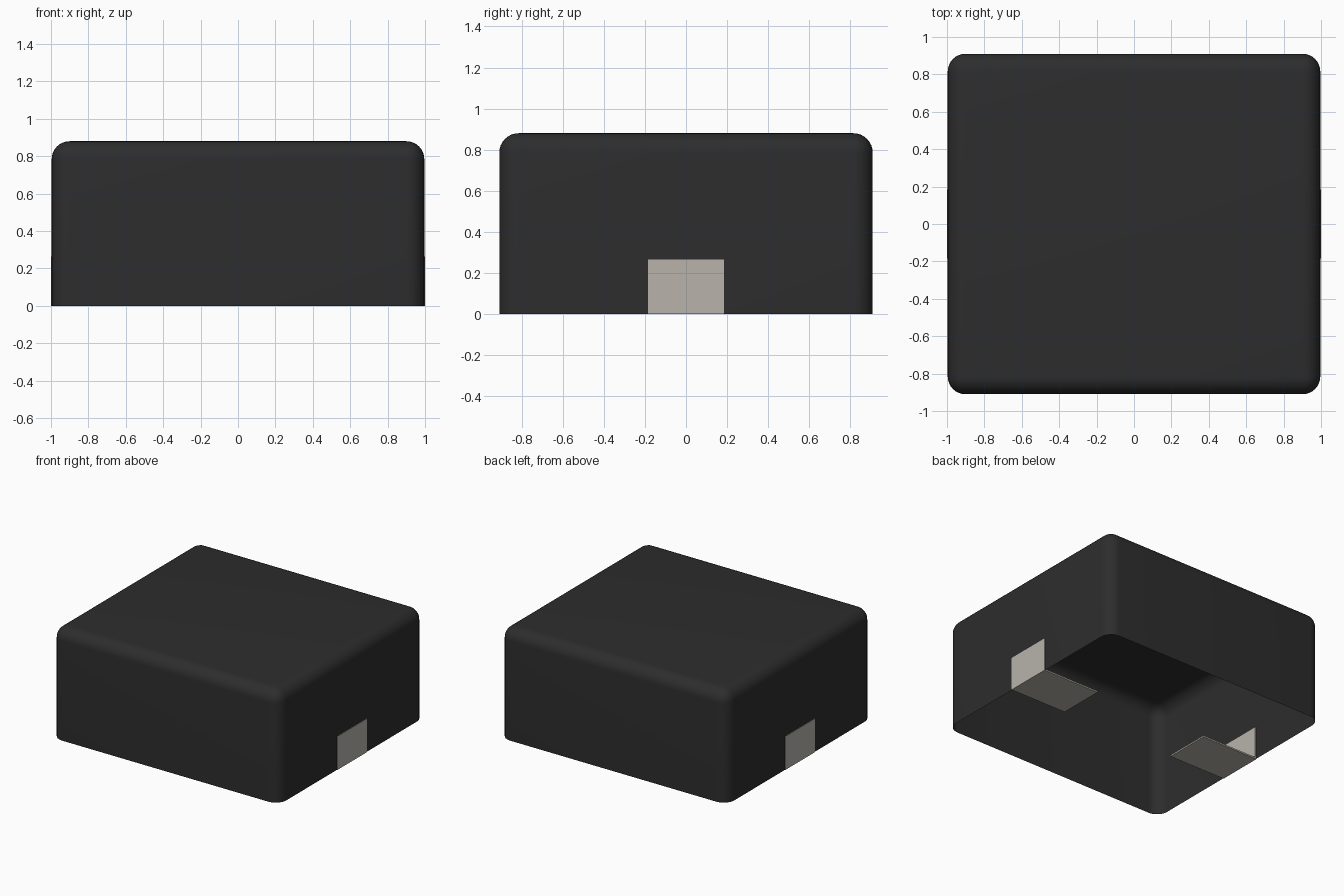
import bpy, bmesh, math
from mathutils import Matrix

cube = bpy.data.objects.get("Cube")
if cube:
    bpy.data.objects.remove(cube, do_unlink=True)


def material(name, rgb):
    m = bpy.data.materials.new(name)
    m.use_nodes = True
    col = (*rgb, 1.0)
    m.diffuse_color = col
    m.node_tree.nodes["Principled BSDF"].inputs["Base Color"].default_value = col
    return m


def finish(bm, name, mat):
    me = bpy.data.meshes.new(name)
    bm.to_mesh(me)
    bm.free()
    ob = bpy.data.objects.new(name, me)
    bpy.context.collection.objects.link(ob)
    me.materials.append(mat)
    bpy.ops.object.select_all(action='DESELECT')
    ob.select_set(True)
    bpy.context.view_layer.objects.active = ob
    bpy.ops.object.shade_smooth_by_angle(angle=math.radians(35))
    return ob


def add_box(bm, lo, hi):
    size = [b - a for a, b in zip(lo, hi)]
    mid = [(a + b) / 2 for a, b in zip(lo, hi)]
    return bmesh.ops.create_cube(
        bm, size=1, matrix=Matrix.Translation(mid) @ Matrix.Diagonal((*size, 1)))


charcoal = material("charcoal", (0.026, 0.026, 0.026))
tin = material("tin", (0.48, 0.455, 0.41))

# Rounded shell, open underneath
bm = bmesh.new()
add_box(bm, (-0.996, -0.91, 0), (0.996, 0.91, 0.88))
bottom = [f for f in bm.faces if f.normal.z < -0.5]
bmesh.ops.delete(bm, geom=bottom, context='FACES_ONLY')
edges = [e for e in bm.edges if not e.is_boundary]
bmesh.ops.bevel(bm, geom=edges, offset=0.095, segments=8, profile=0.5,
                affect='EDGES')
finish(bm, "body_shell", charcoal)

# L-shaped terminals: an upright plate through the wall and a foot beneath
T = 0.012
for side, name in ((1, "left_terminal"), (-1, "right_terminal")):
    bm = bmesh.new()
    profile = [(1.0, 0), (1.0, 0.265), (1.0 - T, 0.265), (1.0 - T, T),
               (0.5, T), (0.5, 0)]
    face = bm.faces.new([bm.verts.new((side * x, -0.185, z)) for x, z in profile])
    ext = bmesh.ops.extrude_face_region(bm, geom=[face])
    moved = [v for v in ext["geom"] if isinstance(v, bmesh.types.BMVert)]
    bmesh.ops.translate(bm, verts=moved, vec=(0, 0.37, 0))
    bmesh.ops.recalc_face_normals(bm, faces=bm.faces)
    finish(bm, name, tin)
